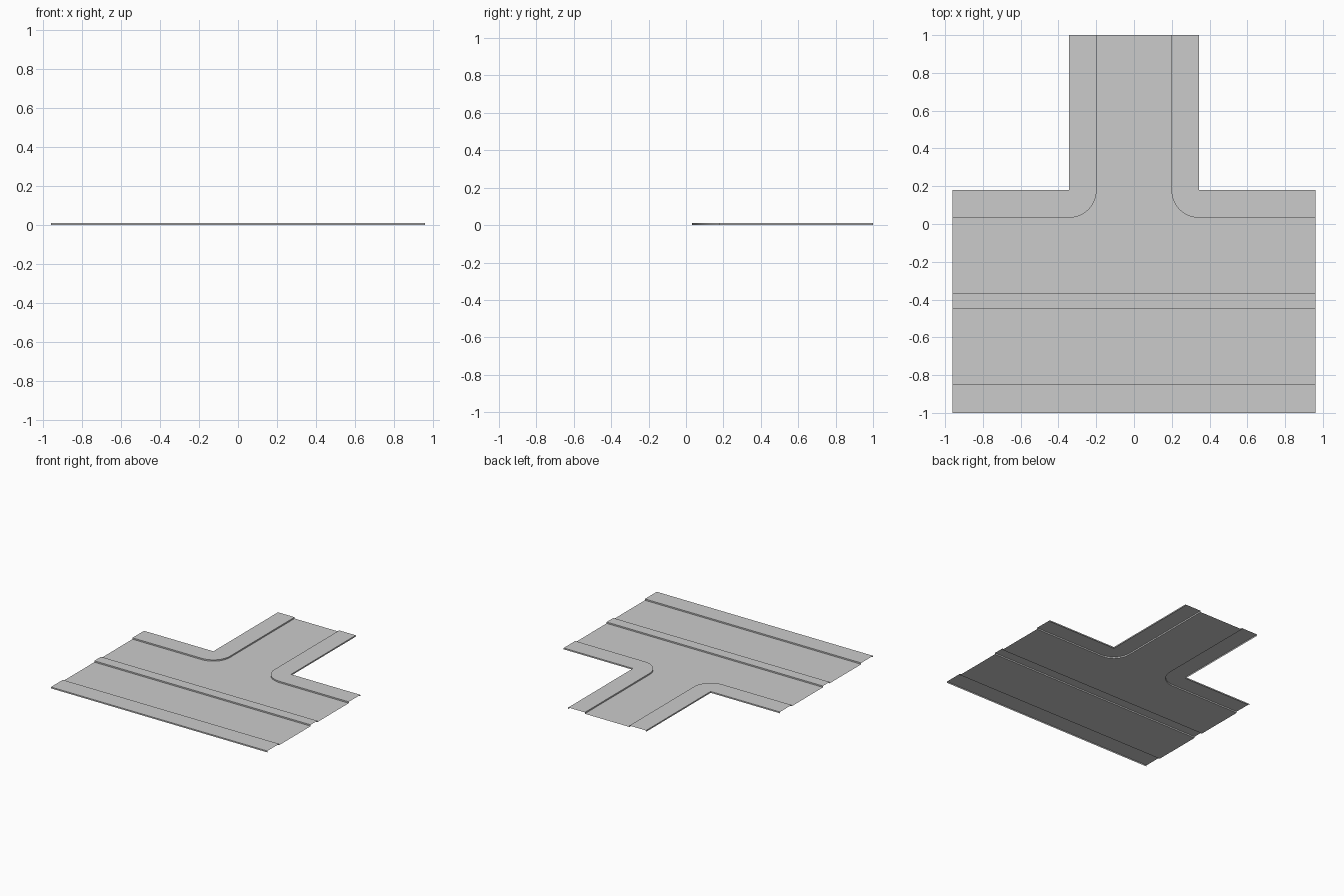
import bpy, bmesh, math

if "Cube" in bpy.data.objects:
    bpy.data.objects.remove(bpy.data.objects["Cube"])

H = 0.011                  # kerb height
X, ARM, KERB = 0.96, 0.345, 0.147
Y_IN = 0.18                # outer edge of the north pavement
MED_N, MED_S = -0.365, -0.45


def build(name, faces, mirror=False, smooth=False):
    bm = bmesh.new()
    for pts in faces:
        bm.faces.new([bm.verts.new(p) for p in pts])
    bmesh.ops.remove_doubles(bm, verts=bm.verts, dist=1e-5)
    me = bpy.data.meshes.new(name)
    bm.to_mesh(me)
    bm.free()
    ob = bpy.data.objects.new(name, me)
    bpy.context.collection.objects.link(ob)
    if mirror:
        m = ob.modifiers.new("mirror", 'MIRROR')
        m.merge_threshold = 1e-5
    if smooth:
        bpy.ops.object.select_all(action='DESELECT')
        ob.select_set(True)
        bpy.context.view_layer.objects.active = ob
        bpy.ops.object.shade_smooth_by_angle(angle=math.radians(30))
    return ob


def strip(profile):
    """Faces of a (y, z) profile swept along the full road length."""
    return [[(-X, a[0], a[1]), (X, a[0], a[1]), (X, b[0], b[1]), (-X, b[0], b[1])]
            for a, b in zip(profile, profile[1:])]


def raised(y0, y1):
    return strip([(y0, 0), (y0, H), (y1, H), (y1, 0)])


# Straight parts
build("south_pavement", raised(-1, -1 + 0.15))
build("south_lane", strip([(-0.85, 0), (MED_S, 0)]))
build("median", raised(MED_S, MED_N))

# Kerb line of the left corner, with its matching outer edge
N = 16
arc = [(-ARM + KERB * math.sin(t), Y_IN - KERB * math.cos(t))
       for t in (math.pi / 2 * i / N for i in range(N + 1))]
inner = [(-X, Y_IN - KERB)] + arc + [(-ARM + KERB, 1)]
outer = [(-X, Y_IN)] + [(-ARM, Y_IN)] * (N + 1) + [(-ARM, 1)]

# Corner pavement: top, rounded kerb and outer walls
faces = []
for a, b, c, d in zip(inner, inner[1:], outer[1:], outer):
    top = [(*a, H), (*b, H), (*c, H)]
    if c != d:
        top.append((*d, H))
        faces.append([(*c, 0), (*d, 0), (*d, H), (*c, H)])
    faces.append(top)
    faces.append([(*a, 0), (*b, 0), (*b, H), (*a, H)])
build("corner_pavement", faces, mirror=True, smooth=True)

# Junction roadway: columns below the kerb, then the side-road half
road = [[(a[0], MED_N, 0), (b[0], MED_N, 0), (*b, 0), (*a, 0)]
        for a, b in zip(inner[:-1], inner[1:-1])]
xi = -ARM + KERB
road.append([(xi, MED_N, 0), (0, MED_N, 0), (0, Y_IN, 0), (xi, Y_IN, 0)])
road.append([(xi, Y_IN, 0), (0, Y_IN, 0), (0, 1, 0), (xi, 1, 0)])
build("junction_road", road, mirror=True)
